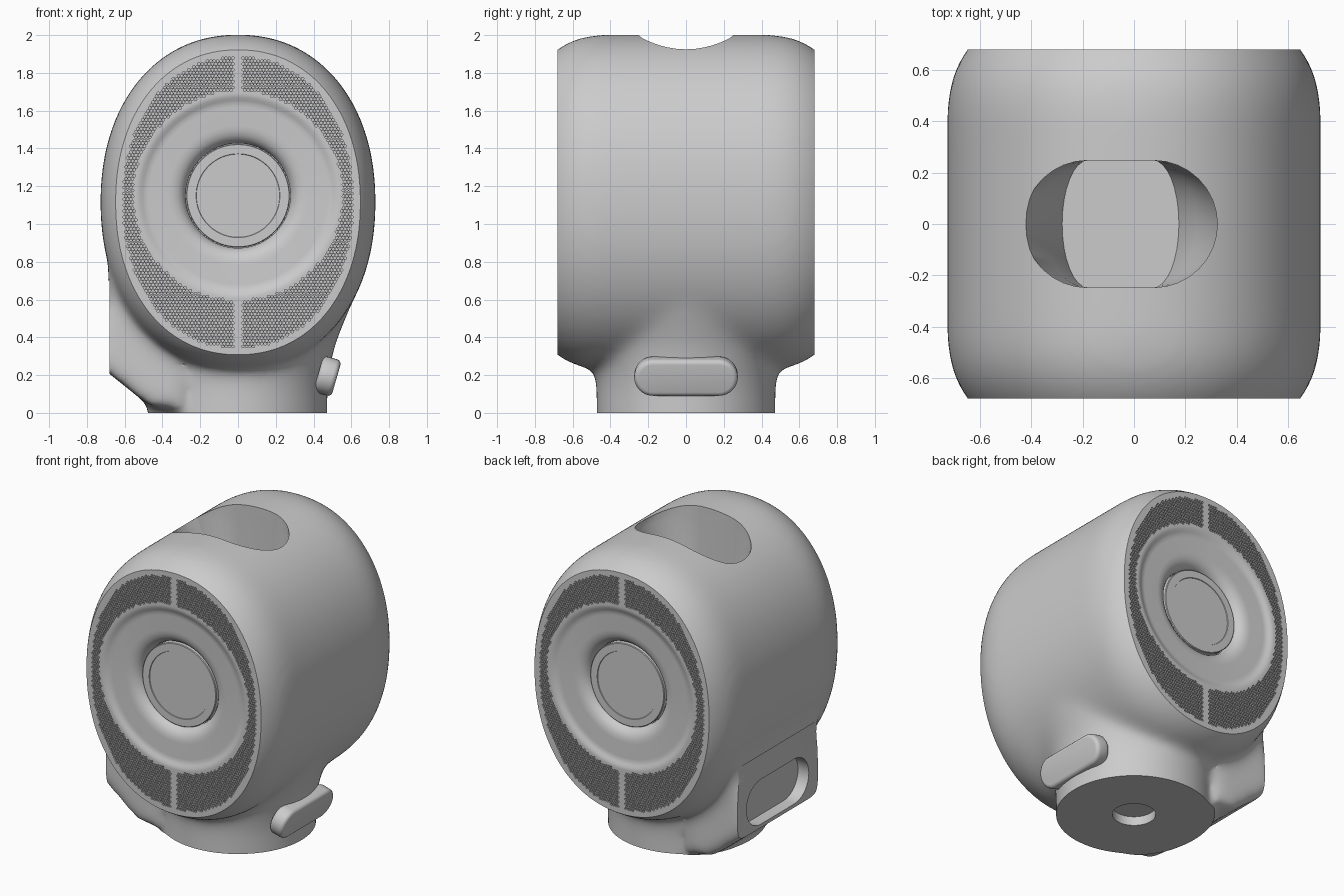
import bpy, bmesh
from math import cos, sin, pi, hypot
from mathutils import Vector

if "Cube" in bpy.data.objects:
    bpy.data.objects.remove(bpy.data.objects["Cube"])

grey = bpy.data.materials.new("plain_grey")
grey.use_nodes = True
COLOUR = (0.6, 0.6, 0.6, 1)
grey.diffuse_color = COLOUR
grey.node_tree.nodes["Principled BSDF"].inputs["Base Color"].default_value = COLOUR

HALF = 0.68        # half depth of the housing
MID = 1.115        # height of the oval's centre
CONE_Z = 1.15      # height of the speaker axis


def loft(bm, rings):
    """Closed solid through a list of equal-length rings."""
    loops = [[bm.verts.new(p) for p in ring] for ring in rings]
    n = len(loops[0])
    for a, b in zip(loops, loops[1:]):
        for i in range(n):
            j = (i + 1) % n
            bm.faces.new((a[i], a[j], b[j], b[i]))
    bm.faces.new(loops[0])
    bm.faces.new(loops[-1])


def solid(name, *lofts):
    bm = bmesh.new()
    for rings in lofts:
        loft(bm, rings)
    bmesh.ops.recalc_face_normals(bm, faces=bm.faces)
    mesh = bpy.data.meshes.new(name)
    bm.to_mesh(mesh)
    bm.free()
    mesh.materials.append(grey)
    ob = bpy.data.objects.new(name, mesh)
    bpy.context.collection.objects.link(ob)
    return ob


def apply(ob, kind, **settings):
    mod = ob.modifiers.new(kind, kind)
    for key, value in settings.items():
        setattr(mod, key, value)
    bpy.context.view_layer.objects.active = ob
    bpy.ops.object.modifier_apply(modifier=mod.name)


def boolean(ob, tool, operation="DIFFERENCE"):
    apply(ob, "BOOLEAN", object=tool, operation=operation, solver="MANIFOLD")
    bpy.data.objects.remove(tool)


def power(v, e):
    return (1 if v >= 0 else -1) * abs(v) ** e


def oval(y, a, b, n=96):
    e = 2 / 2.15
    angles = [2 * pi * i / n for i in range(n)]
    return [Vector((a * power(cos(t), e), y, MID + b * power(sin(t), e))) for t in angles]


def disc_y(y, r, z=CONE_Z, x=0, n=64):
    return [Vector((x + r * cos(2 * pi * i / n), y, z + r * sin(2 * pi * i / n))) for i in range(n)]


def disc_z(z, r, n=64):
    return [Vector((r * cos(2 * pi * i / n), r * sin(2 * pi * i / n), z)) for i in range(n)]


def slot(lo, hi, r, end, n=16):
    """Outline of a slot straight from lo to hi, half width r, with elliptic ends."""
    pts = []
    for centre, start in ((hi, -pi / 2), (lo, pi / 2)):
        pts += [(centre + end * cos(start + pi * i / n), r * sin(start + pi * i / n)) for i in range(n + 1)]
    return pts


def box(x0, x1, y0, y1, z0, z1):
    return [[Vector((x, y, z)) for x, y in ((x0, y0), (x1, y0), (x1, y1), (x0, y1))] for z in (z0, z1)]


# Housing: oval drum, flared neck and side bulge melted together
rings = []
for i in range(45):
    y = -0.8 + 1.6 * i / 44
    inset = 0.077 * (max(0, abs(y) - 0.38) / 0.3) ** 2.8
    rings.append(oval(y, 0.728 - inset, 0.888 - inset))
neck = [(-0.2, 0.475), (0.14, 0.475), (0.24, 0.488), (0.36, 0.515), (0.5, 0.57), (0.7, 0.655)]
bulge = [(-.76, .27), (-.74, .42), (-.69, .62), (-.68, .85), (-.3, .9), (-.3, .02), (-.46, .03)]
housing = solid("housing", rings, [disc_z(z, r) for z, r in neck],
                [[Vector((x, y, z)) for x, z in bulge] for y in (-0.43, 0.43)])
apply(housing, "REMESH", mode="VOXEL", voxel_size=0.022)
apply(housing, "SMOOTH", factor=0.5, iterations=36)

# Flat front, back and foot
boolean(housing, solid("trim", box(-1, 1, -HALF, HALF, 0, 2.3)), "INTERSECT")
# Flat landing and slot on the side bulge
boolean(housing, solid("landing", box(-1, -0.68, -0.6, 0.6, 0.05, 0.7)))
boolean(housing, solid("side_slot", [[Vector((x, u, 0.38 + v)) for u, v in slot(-0.18, 0.18, 0.15, 0.15)]
                                     for x in (-0.9, -0.6)]))
# Carrying recess on top: flat long walls, ends tapering downwards
levels = [(2.2, 0.25), (1.88, 0.25), (1.7, 0.17), (1.5, 0.1)]
boolean(housing, solid("grip_recess", [[Vector((u, v, z)) for u, v in slot(-0.18, 0.075, 0.248, end)]
                                       for z, end in levels]))
# Shallow mounting hole under the foot
boolean(housing, solid("mount_hole", [disc_z(-0.1, 0.132), disc_z(0.06, 0.132)]))

# Perforated grilles around round speaker openings, front and back
PITCH = 0.018
for side in (-1, 1):
    face = side * HALF
    boolean(housing, solid("opening", [disc_y(face + side * 0.1, 0.545), disc_y(face - side * 0.12, 0.545)]))
    holes = []
    for row in range(-52, 53):
        for col in range(-36, 37):
            x = (col + 0.5 * (row % 2)) * PITCH
            z = MID + row * PITCH * 0.866
            inside = (abs(x) / 0.608) ** 2.15 + (abs(z - MID) / 0.77) ** 2.15 < 1
            if inside and abs(x) > 0.018 and hypot(x, z - CONE_Z) > 0.555:
                holes.append([disc_y(face + side * 0.02, 0.0073, z, x, 6),
                              disc_y(face - side * 0.05, 0.0073, z, x, 6)])
    boolean(housing, solid("grille_holes", *holes))

# Speaker cones and centre caps, turned from (radius, depth) profiles
cone = [(.5455, .13), (.5455, 0), (.535, 0), (.52, .004), (.505, .012), (.49, .018), (.47, .02),
        (.37, .02), (.345, .023), (.32, .031), (.3, .045), (.285, .065), (.277, .09), (.277, .12)]
cap = [(.274, .13), (.274, .06), (.27, .056), (.222, .056), (.22, .06), (.01, .06)]
parts = [housing]
for label, side in (("front", -1), ("back", 1)):
    for name, profile in (("speaker_cone_", cone), ("centre_cap_", cap)):
        parts.append(solid(name + label, [disc_y(side * (HALF - d), r, n=96) for r, d in profile]))

# Tilted button on the other side of the neck
button = solid("side_button", [[Vector((x, u, v)) for u, v in slot(-0.174, 0.174, 0.1, 0.1)]
                               for x in (-0.055, 0.045)])
apply(button, "BEVEL", width=0.025, segments=4, limit_method="ANGLE", angle_limit=0.8)
button.location = (0.478, 0, 0.193)
button.rotation_euler.y = 0.28
parts.append(button)

bpy.ops.object.select_all(action="DESELECT")
for ob in parts:
    ob.select_set(True)
bpy.context.view_layer.objects.active = housing
bpy.ops.object.shade_smooth_by_angle(angle=0.6)
